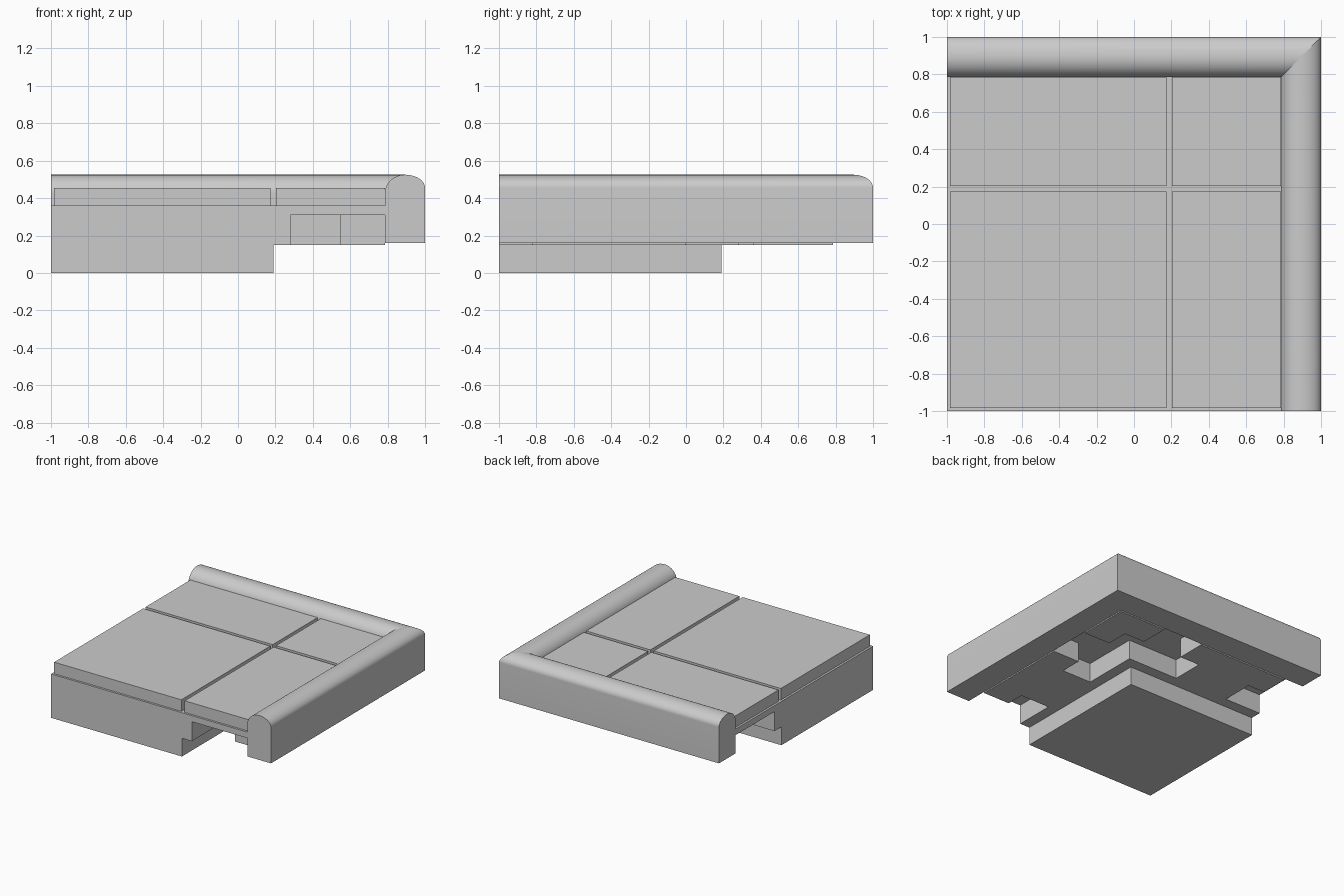
import bpy, bmesh, math

cube = bpy.data.objects.get("Cube")
if cube:
    bpy.data.objects.remove(cube, do_unlink=True)

# One plain grey for everything
grey = bpy.data.materials.new("plain_grey")
grey.use_nodes = True
colour = (0.6, 0.6, 0.6, 1)
grey.diffuse_color = colour
grey.node_tree.nodes["Principled BSDF"].inputs["Base Color"].default_value = colour


def finish(name, bm):
    bmesh.ops.recalc_face_normals(bm, faces=bm.faces)
    mesh = bpy.data.meshes.new(name)
    bm.to_mesh(mesh)
    bm.free()
    mesh.materials.append(grey)
    obj = bpy.data.objects.new(name, mesh)
    bpy.context.collection.objects.link(obj)
    return obj


def prism(name, outline, z0, z1):
    """Extrude a plan outline from z0 up to z1."""
    bm = bmesh.new()
    face = bm.faces.new([bm.verts.new((x, y, z0)) for x, y in outline])
    top = bmesh.ops.extrude_face_region(bm, geom=[face])["geom"]
    verts = [v for v in top if isinstance(v, bmesh.types.BMVert)]
    bmesh.ops.translate(bm, verts=verts, vec=(0, 0, z1 - z0))
    return finish(name, bm)


def block(name, x0, x1, y0, y1, z0, z1):
    return prism(name, [(x0, y0), (x1, y0), (x1, y1), (x0, y1)], z0, z1)


INNER, MID, WALL = 0.785, 0.545, 0.28   # steps out from the wall to the rim
BASE, SOFFIT, DECK, TILE = 0.15, 0.31, 0.36, 0.455

# Stepped core: plinth, wall and overhanging deck
block("plinth", -1, 0.19, -1, 0.19, 0, BASE)
block("wall", -1, WALL, -1, WALL, BASE, SOFFIT)
block("deck", -1, INNER, -1, INNER, SOFFIT, DECK)

# T-shaped brackets below the overhang, one per side
tee = [(WALL, -0.67), (MID, -0.67), (MID, -0.82), (INNER, -0.82),
       (INNER, 0), (MID, 0), (MID, -0.18), (WALL, -0.18)]
prism("side_bracket", tee, BASE, SOFFIT)
prism("back_bracket", [(y, x) for x, y in tee], BASE, SOFFIT)

# L-shaped bracket at the corner
prism("corner_bracket", [(INNER, 0.36), (INNER, INNER), (0.36, INNER),
                         (0.36, MID), (MID, MID), (MID, 0.36)], BASE, SOFFIT)

# Roof tiles separated by narrow grooves
spans = [(-0.983, 0.173), (0.203, INNER)]
for i, (x0, x1) in enumerate(spans):
    for j, (y0, y1) in enumerate(spans):
        block(f"roof_tile_{i}_{j}", x0, x1, y0, y1, DECK, TILE)

# Rounded rim: profile (distance out, height) swept round a mitred corner
half = (1 - INNER) / 2
centre, bottom, peak = INNER + half, 0.16, 0.525
profile = [(INNER, bottom)]
steps = 28
for k in range(steps + 1):
    a = math.pi * (1 - k / steps)
    spring = 0.425 if a > math.pi / 2 else 0.455
    profile.append((centre + half * math.cos(a), spring + (peak - spring) * math.sin(a)))
profile.append((1, bottom))

bm = bmesh.new()
rings = [[bm.verts.new(place(d, z)) for d, z in profile] for place in (
    lambda d, z: (d, -1, z), lambda d, z: (d, d, z), lambda d, z: (-1, d, z))]
n = len(profile)
for a, b in zip(rings, rings[1:]):
    for k in range(n):
        m = (k + 1) % n
        bm.faces.new((a[k], a[m], b[m], b[k]))
bm.faces.new(rings[0])
bm.faces.new(rings[2])
bmesh.ops.recalc_face_normals(bm, faces=bm.faces)
mitre = set(rings[1])
for f in bm.faces:
    f.smooth = True
for e in bm.edges:
    on_mitre = all(v in mitre for v in e.verts)
    e.smooth = not on_mitre and e.calc_face_angle(0) < math.radians(30)
finish("rounded_rim", bm)
